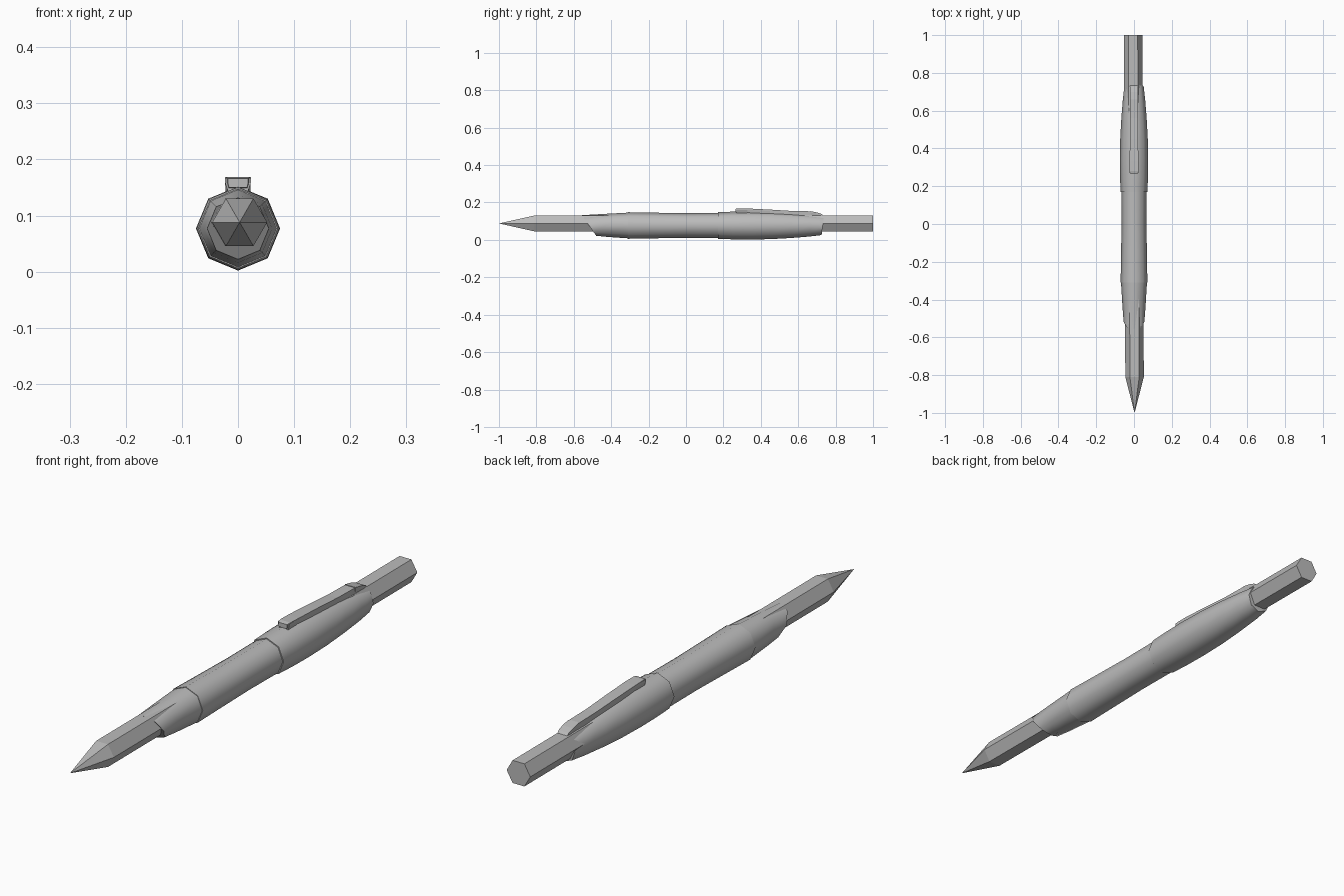
import bpy, bmesh, math

cube = bpy.data.objects.get("Cube")
if cube:
    bpy.data.objects.remove(cube, do_unlink=True)

grey = bpy.data.materials.new("plain_grey")
grey.use_nodes = True
colour = (0.5, 0.5, 0.5, 1)
grey.diffuse_color = colour
grey.node_tree.nodes["Principled BSDF"].inputs["Base Color"].default_value = colour

AXIS_Z = 0.077


def loft(name, rings, smooth=False):
    """Skin a list of equal-sided point rings and cap both ends."""
    bm = bmesh.new()
    loops = [[bm.verts.new(p) for p in ring] for ring in rings]
    count = len(loops[0])
    for a, b in zip(loops, loops[1:]):
        for i in range(count):
            j = (i + 1) % count
            bm.faces.new((a[i], a[j], b[j], b[i]))
    bm.faces.new(loops[0])
    bm.faces.new(loops[-1])
    bmesh.ops.remove_doubles(bm, verts=bm.verts, dist=1e-6)
    bmesh.ops.recalc_face_normals(bm, faces=bm.faces)
    mesh = bpy.data.meshes.new(name)
    bm.to_mesh(mesh)
    bm.free()
    mesh.materials.append(grey)
    ob = bpy.data.objects.new(name, mesh)
    bpy.context.collection.objects.link(ob)
    if smooth:
        bpy.ops.object.select_all(action='DESELECT')
        ob.select_set(True)
        bpy.context.view_layer.objects.active = ob
        bpy.ops.object.shade_smooth_by_angle(angle=math.radians(50))
    return ob


def ring(y, radius, sides, x=0.0, z=AXIS_Z, slant=0.0):
    pts = []
    for i in range(sides):
        a = math.tau * i / sides
        h = radius * math.sin(a)
        pts.append((x + radius * math.cos(a), y - slant * (h + radius), z + h))
    return pts


def barrel(name, stations):
    return loft(name, [ring(y, r, 8, slant=s) for y, r, s in stations], True)


# Eight-sided body: nose with a slanted mouth, grip, and rear barrel
barrel("nose", [(-0.48, 0.055, 0.7), (-0.42, 0.061, 0.3), (-0.305, 0.069, 0)])
barrel("grip", [(-0.31, 0.071, 0), (-0.2, 0.069, 0), (0, 0.066, 0), (0.18, 0.067, 0)])
barrel("rear_barrel", [(0.17, 0.071, 0), (0.25, 0.074, 0), (0.34, 0.075, 0),
                       (0.45, 0.073, 0), (0.56, 0.067, 0), (0.66, 0.059, 0),
                       (0.725, 0.051, -0.12)])

# Six-sided rod, slightly askew, sharpened at the front
rod = [ring(y, r, 6, x, 0.088) for y, r, x in
       ((-0.81, 0.049, 0.003), (1.0, 0.049, -0.005))]
loft("rod", rod)
point = [ring(-1.0, 0.0001, 6, 0.003, 0.088), rod[0]]
loft("rod_point", point)


def clip_section(y, top, bottom, half_top, half_bottom):
    return [(-half_bottom, y, bottom), (half_bottom, y, bottom),
            (half_top, y, top - 0.008), (half_top, y, top),
            (-half_top, y, top), (-half_top, y, top - 0.008)]


def clip_part(name, stations):
    return loft(name, [clip_section(*s) for s in stations])


# Pocket clip: strip, tip pad and rear mount
clip_part("clip_strip", [(0.265, 0.166, 0.150, 0.018, 0.016),
                         (0.28, 0.169, 0.148, 0.022, 0.018),
                         (0.33, 0.168, 0.146, 0.023, 0.019),
                         (0.45, 0.162, 0.138, 0.022, 0.022),
                         (0.56, 0.155, 0.130, 0.021, 0.021),
                         (0.66, 0.153, 0.125, 0.021, 0.020),
                         (0.70, 0.146, 0.120, 0.020, 0.020)])
clip_part("clip_tip_pad", [(0.27, 0.167, 0.138, 0.023, 0.016),
                           (0.325, 0.167, 0.138, 0.023, 0.016)])
clip_part("clip_mount", [(0.665, 0.154, 0.120, 0.022, 0.018),
                         (0.70, 0.147, 0.115, 0.022, 0.018),
                         (0.725, 0.139, 0.110, 0.021, 0.020),
                         (0.735, 0.128, 0.108, 0.020, 0.020)])
